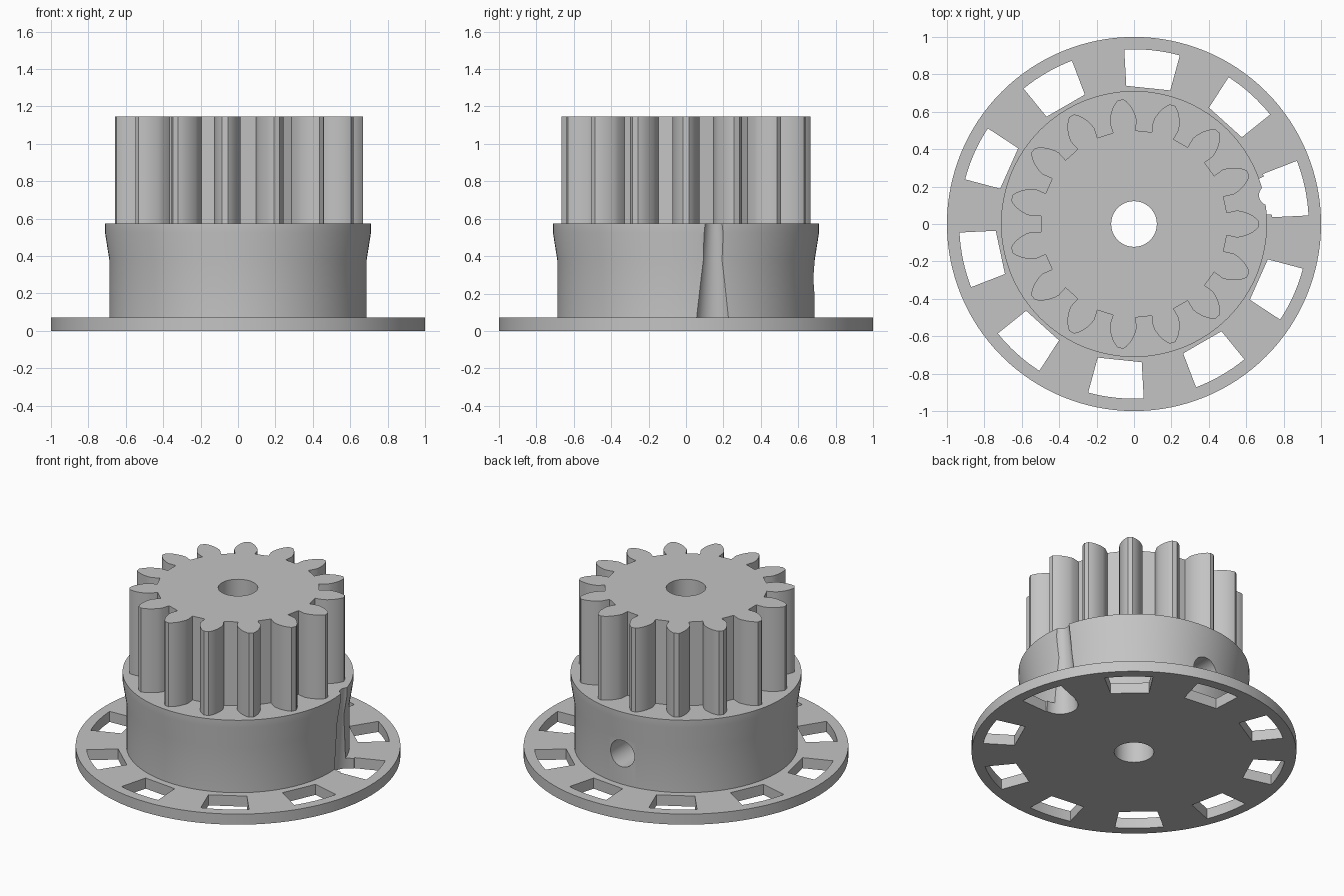
import bpy
import bmesh
from math import sin, cos, radians, tau
from mathutils import Matrix, Vector

if "Cube" in bpy.data.objects:
    bpy.data.objects.remove(bpy.data.objects["Cube"], do_unlink=True)

grey = bpy.data.materials.new("plain_grey")
grey.use_nodes = True
colour = (0.55, 0.55, 0.55, 1)
grey.diffuse_color = colour
grey.node_tree.nodes["Principled BSDF"].inputs["Base Color"].default_value = colour

FLANGE_TOP, HUB_TOP, GEAR_TOP = 0.072, 0.575, 1.145
NOTCH_ANGLE = radians(12)


def polar(r, degrees):
    return (r * cos(radians(degrees)), r * sin(radians(degrees)))


def circle(r, n=128):
    return [(r * cos(tau * i / n), r * sin(tau * i / n)) for i in range(n)]


def loft(name, sections, matrix=Matrix()):
    """Solid through a stack of (outline, z) sections with equal point counts."""
    bm = bmesh.new()
    rings = [[bm.verts.new((x, y, z)) for x, y in outline] for outline, z in sections]
    n = len(rings[0])
    for low, high in zip(rings, rings[1:]):
        for i in range(n):
            j = (i + 1) % n
            bm.faces.new((low[i], low[j], high[j], high[i]))
    bm.faces.new(rings[0][::-1])
    bm.faces.new(rings[-1])
    bm.transform(matrix)
    bmesh.ops.recalc_face_normals(bm, faces=bm.faces)
    mesh = bpy.data.meshes.new(name)
    bm.to_mesh(mesh)
    bm.free()
    mesh.materials.append(grey)
    obj = bpy.data.objects.new(name, mesh)
    bpy.context.collection.objects.link(obj)
    return obj


def finish(obj, cutters):
    """Cut the part, then smooth its curved faces."""
    bpy.ops.object.select_all(action="DESELECT")
    obj.select_set(True)
    bpy.context.view_layer.objects.active = obj
    for cutter in cutters:
        mod = obj.modifiers.new("cut", "BOOLEAN")
        mod.operation = "DIFFERENCE"
        mod.solver = "EXACT"
        mod.object = cutter
        bpy.ops.object.modifier_apply(modifier=mod.name)
    bpy.ops.object.shade_smooth_by_angle(angle=radians(28))


# Cutters: central bore, radial screw hole, tapered notch, flange windows
bore = loft("bore_cutter", [(circle(0.122, 64), -0.1), (circle(0.122, 64), 1.3)])
screw_hole = loft("screw_hole_cutter", [(circle(0.09, 48), 0), (circle(0.09, 48), 0.9)],
                  Matrix.Translation((0, 0, 0.28)) @ Matrix.Rotation(radians(-90), 4, "X"))
notch_place = Matrix.Translation(Vector((0.74 * cos(NOTCH_ANGLE), 0.74 * sin(NOTCH_ANGLE), 0)))
notch = loft("notch_cutter", [(circle(0.113, 48), -0.02), (circle(0.053, 48), 0.6)], notch_place)

windows = []
window = [polar(0.74, 9.2), polar(0.74, -9.2)]
window += [polar(0.934, -9.2 + 18.4 * i / 8) for i in range(9)]
for k in range(10):
    turn = Matrix.Rotation(NOTCH_ANGLE + k * tau / 10, 4, "Z")
    windows.append(loft("window_cutter", [(window, -0.05), (window, 0.12)], turn))

# Flange with ten windows
flange = loft("flange", [(circle(1), 0), (circle(1), FLANGE_TOP)])
finish(flange, [bore, notch] + windows)

# Hub with a flared upper rim
hub_profile = [(0.688, FLANGE_TOP), (0.688, 0.38), (0.711, 0.525), (0.711, HUB_TOP)]
hub = loft("hub", [(circle(r), z) for r, z in hub_profile])
finish(hub, [bore, notch, screw_hole])

# Fifteen-tooth gear: one flank as (radius, half angle), mirrored and repeated
flank = [(0.5, 7.0), (0.555, 7.5), (0.58, 6.8), (0.61, 5.5), (0.635, 4.1), (0.655, 2.6), (0.668, 1.3)]
gear_outline = []
for k in range(15):
    gear_outline += [polar(r, 24 * k - a) for r, a in flank]
    gear_outline += [polar(r, 24 * k + a) for r, a in reversed(flank)]
gear = loft("gear", [(gear_outline, HUB_TOP), (gear_outline, GEAR_TOP)])
finish(gear, [bore])

for cutter in [bore, screw_hole, notch] + windows:
    bpy.data.objects.remove(cutter, do_unlink=True)
